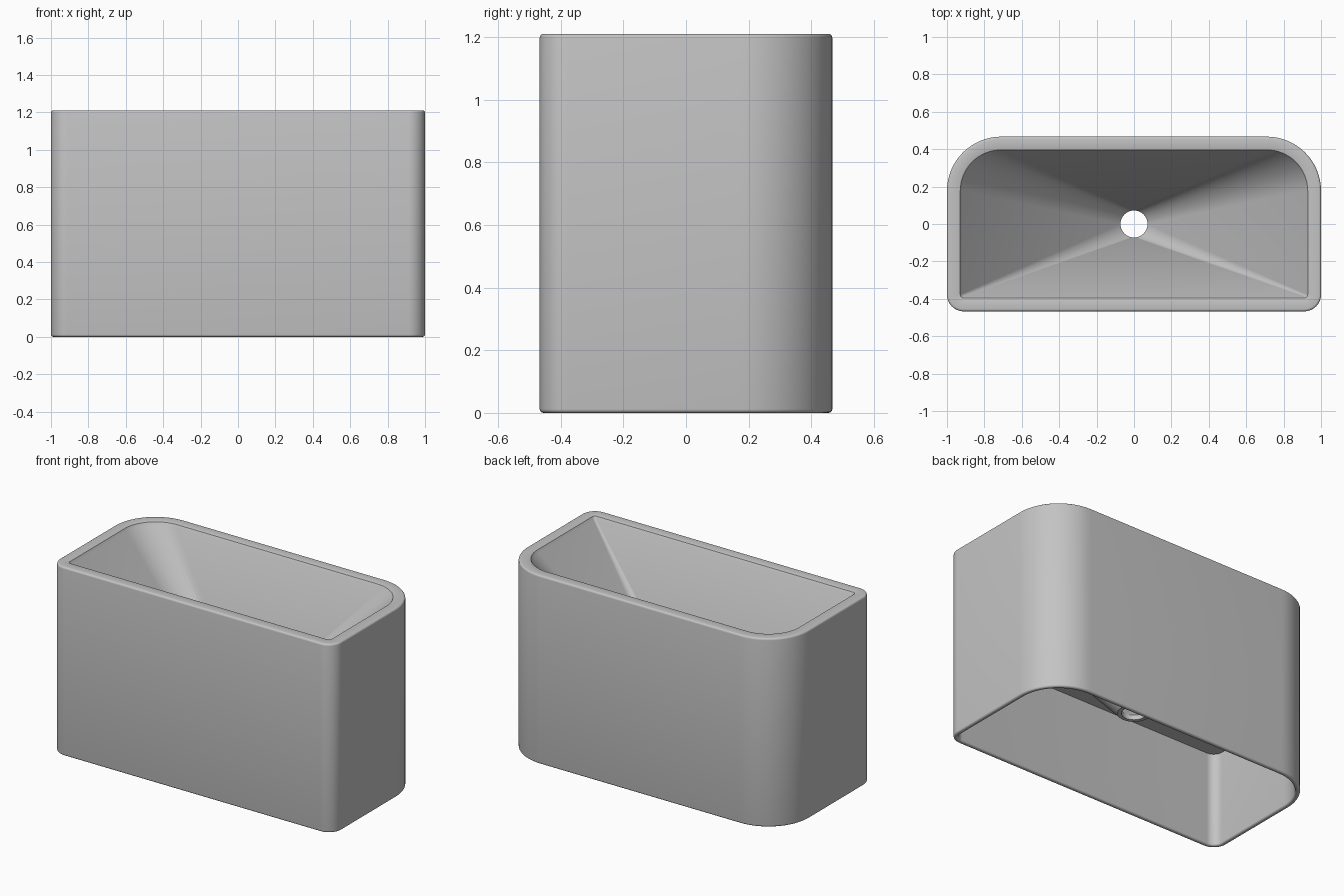
import bpy, bmesh, math

cube = bpy.data.objects.get("Cube")
if cube:
    bpy.data.objects.remove(cube, do_unlink=True)

HEIGHT, HALF_X, HALF_Y = 1.21, 1.0, 0.467
FRONT_R, BACK_R = 0.09, 0.29
STEPS = 16

grey = bpy.data.materials.new("plain grey")
grey.use_nodes = True
grey.diffuse_color = (0.55, 0.55, 0.55, 1)
grey.node_tree.nodes["Principled BSDF"].inputs["Base Color"].default_value = grey.diffuse_color


def ring(bm, hx, hy, front_r, back_r, z):
    """Rounded rectangle with its own front and back corner radii."""
    corners = [(1, 1, back_r), (-1, 1, back_r), (-1, -1, front_r), (1, -1, front_r)]
    verts = []
    for i, (sx, sy, r) in enumerate(corners):
        for k in range(STEPS + 1):
            a = math.pi / 2 * (i + k / STEPS)
            verts.append(bm.verts.new((sx * (hx - r) + r * math.cos(a),
                                       sy * (hy - r) + r * math.sin(a), z)))
    return verts


def wall(bm, inset, z):
    """Ring that follows the outside of the body at a given inset."""
    return ring(bm, HALF_X - inset, HALF_Y - inset,
                max(FRONT_R - inset, 0.012), BACK_R - inset, z)


def circle(bm, r, z):
    return ring(bm, r, r, r, r, z)


def fillet(bm, inset, z, size, start):
    """Quarter-round edge; start is the angle of its first ring."""
    return [wall(bm, inset - size * math.cos(a), z + size * math.sin(a))
            for a in (start + math.pi / 2 * k / 4 for k in range(5))]


bm = bmesh.new()
e, lip, skin, shelf, tip = 0.012, 0.075, 0.03, 0.60, 0.33
rings = [circle(bm, 0.072, tip)]
# funnel and its softened upper edge
rings += [circle(bm, 0.072, tip + 0.03)]
rings += [wall(bm, lip + 0.006, HEIGHT - 0.02), wall(bm, lip - 0.004, HEIGHT - 0.003),
          wall(bm, lip - 0.012, HEIGHT)]
# rim edge, outer wall and foot edge
rings += reversed(fillet(bm, e, HEIGHT - e, e, 0))
rings += reversed(fillet(bm, e, e, e, -math.pi / 2))
# inside of the hollow base up to the shelf
rings += reversed(fillet(bm, skin - e, e, e, math.pi))
rings += [wall(bm, skin, shelf)]
# underside of the funnel tip
rings += [ring(bm, 0.42, 0.23, 0.05, 0.15, shelf), circle(bm, 0.095, tip)]

for lower, upper in zip(rings, rings[1:] + rings[:1]):
    n = len(lower)
    for i in range(n):
        j = (i + 1) % n
        bm.faces.new((lower[i], lower[j], upper[j], upper[i]))
bmesh.ops.remove_doubles(bm, verts=bm.verts, dist=0.00005)
bmesh.ops.recalc_face_normals(bm, faces=bm.faces)

mesh = bpy.data.meshes.new("funnel_box")
bm.to_mesh(mesh)
bm.free()
mesh.materials.append(grey)
box = bpy.data.objects.new("funnel_box", mesh)
bpy.context.collection.objects.link(box)
bpy.context.view_layer.objects.active = box
box.select_set(True)
bpy.ops.object.shade_smooth_by_angle(angle=math.radians(28))
